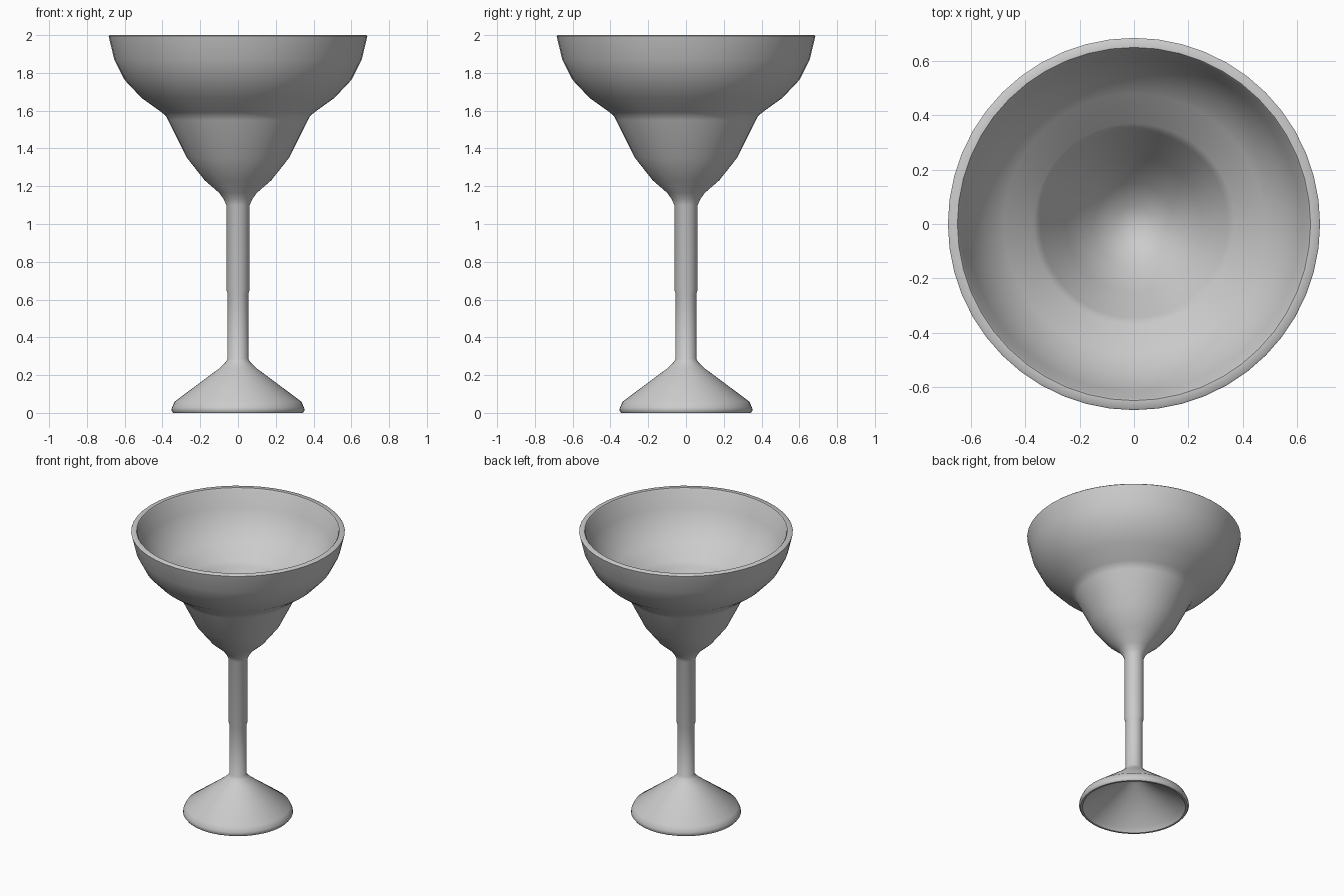
import bpy, bmesh, math

if "Cube" in bpy.data.objects:
    bpy.data.objects.remove(bpy.data.objects["Cube"])

SEGMENTS = 48


def lathe(name, profile):
    """Spin a (radius, height) profile around z into a smooth solid."""
    bm = bmesh.new()
    verts = [bm.verts.new((r, 0, z)) for r, z in profile]
    edges = [bm.edges.new(pair) for pair in zip(verts, verts[1:])]
    bmesh.ops.spin(bm, geom=verts + edges, cent=(0, 0, 0), axis=(0, 0, 1),
                   angle=math.tau, steps=SEGMENTS, use_merge=False)
    bmesh.ops.remove_doubles(bm, verts=bm.verts, dist=0.0005)
    bmesh.ops.recalc_face_normals(bm, faces=bm.faces)
    mesh = bpy.data.meshes.new(name)
    bm.to_mesh(mesh)
    bm.free()
    obj = bpy.data.objects.new(name, mesh)
    bpy.context.collection.objects.link(obj)
    bpy.context.view_layer.objects.active = obj
    obj.select_set(True)
    bpy.ops.object.shade_smooth_by_angle(angle=math.radians(50))
    obj.select_set(False)
    return obj


# Underside of the hollow foot, from its peak out to the floor edge
underside = [(0, 0.22), (0.05, 0.205), (0.31, 0.03), (0.33, 0.0)]

# Outside of the foot, stem, lower cup and wide bowl
outside = [(0.343, 0.0), (0.352, 0.012), (0.35, 0.028), (0.335, 0.06),
           (0.10, 0.235), (0.068, 0.265), (0.055, 0.285),
           (0.055, 0.63), (0.061, 0.65), (0.062, 1.10),
           (0.075, 1.13), (0.10, 1.165), (0.177, 1.232), (0.27, 1.35),
           (0.37, 1.55), (0.382, 1.572), (0.405, 1.592), (0.51, 1.667),
           (0.60, 1.762), (0.655, 1.87), (0.685, 1.995)]

# Rim and inside of the bowl down to the small flat bottom
inside = [(0.68, 2.0), (0.65, 2.0), (0.643, 1.99), (0.615, 1.875),
          (0.55, 1.765), (0.48, 1.69), (0.37, 1.617), (0.345, 1.585),
          (0.25, 1.375), (0.15, 1.255), (0.065, 1.18), (0, 1.17)]

lathe("goblet", underside + outside + inside)
